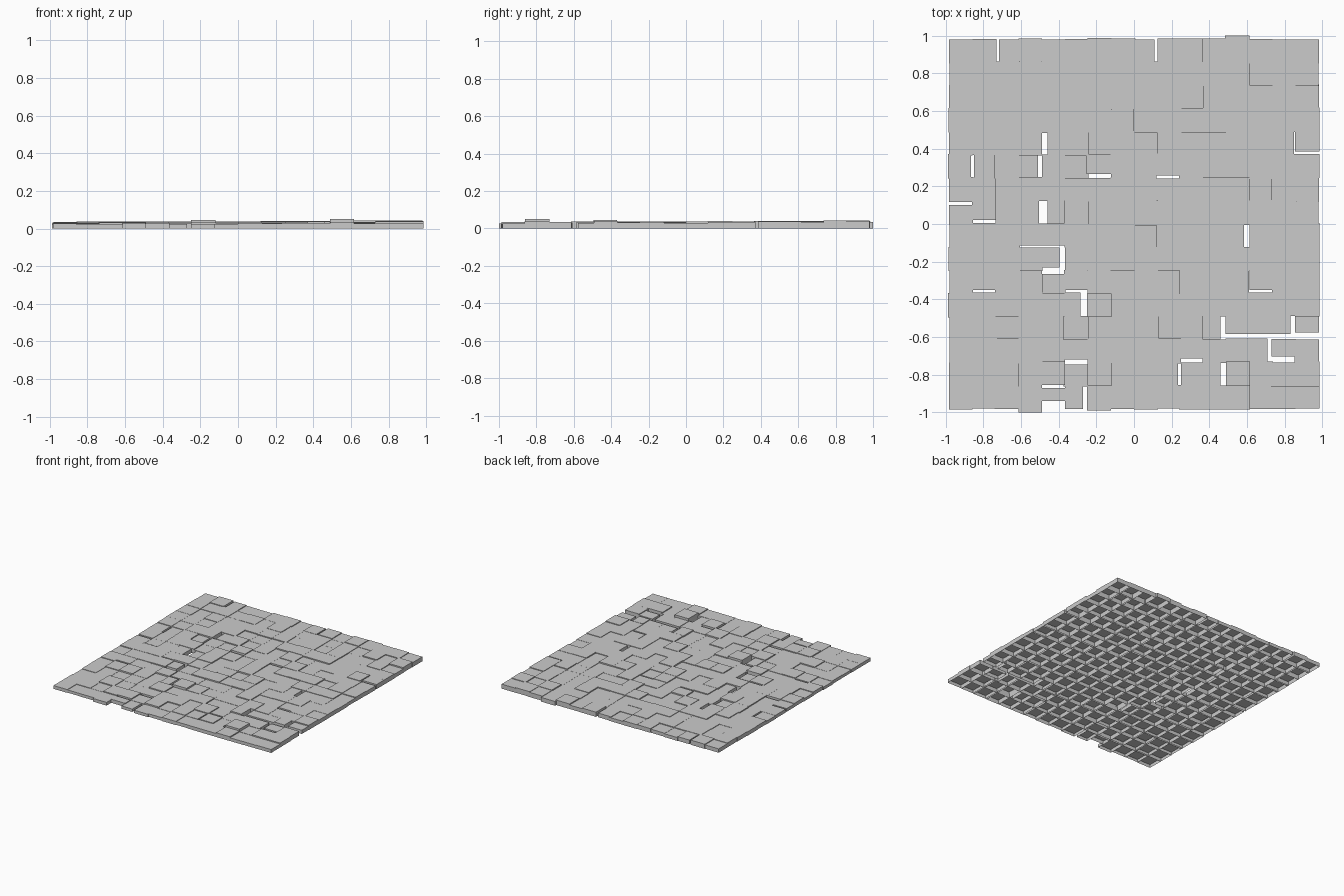
import bpy, bmesh, random

if "Cube" in bpy.data.objects:
    bpy.data.objects.remove(bpy.data.objects["Cube"])

random.seed(7)
N = 16
P = 0.1225          # tile pitch

# Visible gaps between tiles: x0, x1, y0, y1
GAPS = [
    (-.73, -.718, .87, .98), (.108, .125, .87, 1.0), (-.485, -.46, .375, .48),
    (-.51, -.49, .26, .365), (-.865, -.85, .25, .355), (-.98, -.86, .102, .115),
    (-.85, -.74, .008, .022), (-.505, -.46, .015, .11), (-.24, -.13, .245, .265),
    (.12, .235, .242, .257), (.85, .98, .372, .385), (.585, .6, -.11, -.01),
    (-.6, -.38, -.125, -.113), (-.395, -.375, -.235, -.13), (-.48, -.375, -.265, -.23),
    (-.36, -.26, -.362, -.35), (-.285, -.255, -.48, -.37), (-.85, -.74, -.362, -.35),
    (.61, .73, -.365, -.35), (.46, .487, -.6, -.5), (.487, .83, -.60, -.585),
    (.708, .73, -.7, -.61), (.73, .84, -.73, -.705), (.83, .85, -.59, -.49),
    (.85, .96, -.6, -.577), (.235, .25, -.84, -.74), (.46, .475, -.84, -.74),
    (-.36, -.26, -.745, -.72), (-.49, -.38, -.87, -.855), (-.49, -.38, -.965, -.94),
    (-.27, -.25, -.97, -.87), (.25, .36, -.735, -.715),
]
# Tall tiles by column and row
TALL = {(12, 1): .05, (6, 4): .046, (4, 6): .03}


def trim(box, gap):
    """Pull in whichever side of the tile clears the gap with least loss."""
    x0, x1, y0, y1 = box
    a, b, c, d = gap
    if min(x1, b) - max(x0, a) <= 0 or min(y1, d) - max(y0, c) <= 0:
        return box
    cuts = [(b - x0, (b, x1, y0, y1)), (x1 - a, (x0, a, y0, y1)),
            (d - y0, (x0, x1, d, y1)), (y1 - c, (x0, x1, y0, c))]
    return min(cuts)[1]


def add_tile(bm, box, h):
    """A shallow box, open underneath."""
    x0, x1, y0, y1 = box
    ring = [(x0, y0), (x1, y0), (x1, y1), (x0, y1)]
    low = [bm.verts.new((x, y, 0)) for x, y in ring]
    top = [bm.verts.new((x, y, h)) for x, y in ring]
    bm.faces.new(top)
    for k in range(4):
        n = (k + 1) % 4
        bm.faces.new((low[k], low[n], top[n], top[k]))


# Paving tiles with slightly varied outlines and heights
bm = bmesh.new()
for i in range(N):
    for j in range(N):
        cx, cy = (i + .5 - N / 2) * P, (j + .5 - N / 2) * P
        r = [P / 2 + random.uniform(-.0005, .007) for _ in range(4)]
        box = (cx - r[0], cx + r[1], cy - r[2], cy + r[3])
        for gap in GAPS:
            box = trim(box, gap)
        base = .030 + .003 * (cx + cy + 1)
        h = TALL.get((i, j), base + random.uniform(-.007, .005))
        # Two tiles reach the outer limits in y
        if (i, j) == (12, 15):
            box = (box[0], box[1], box[2], 1.0)
        if (i, j) in ((3, 0), (6, 0)):
            box = (box[0], box[1], -1.0 if i == 3 else -.99, box[3])
        add_tile(bm, box, h)

mesh = bpy.data.meshes.new("paving_tiles")
bm.to_mesh(mesh)
bm.free()
bpy.context.collection.objects.link(bpy.data.objects.new("paving_tiles", mesh))
